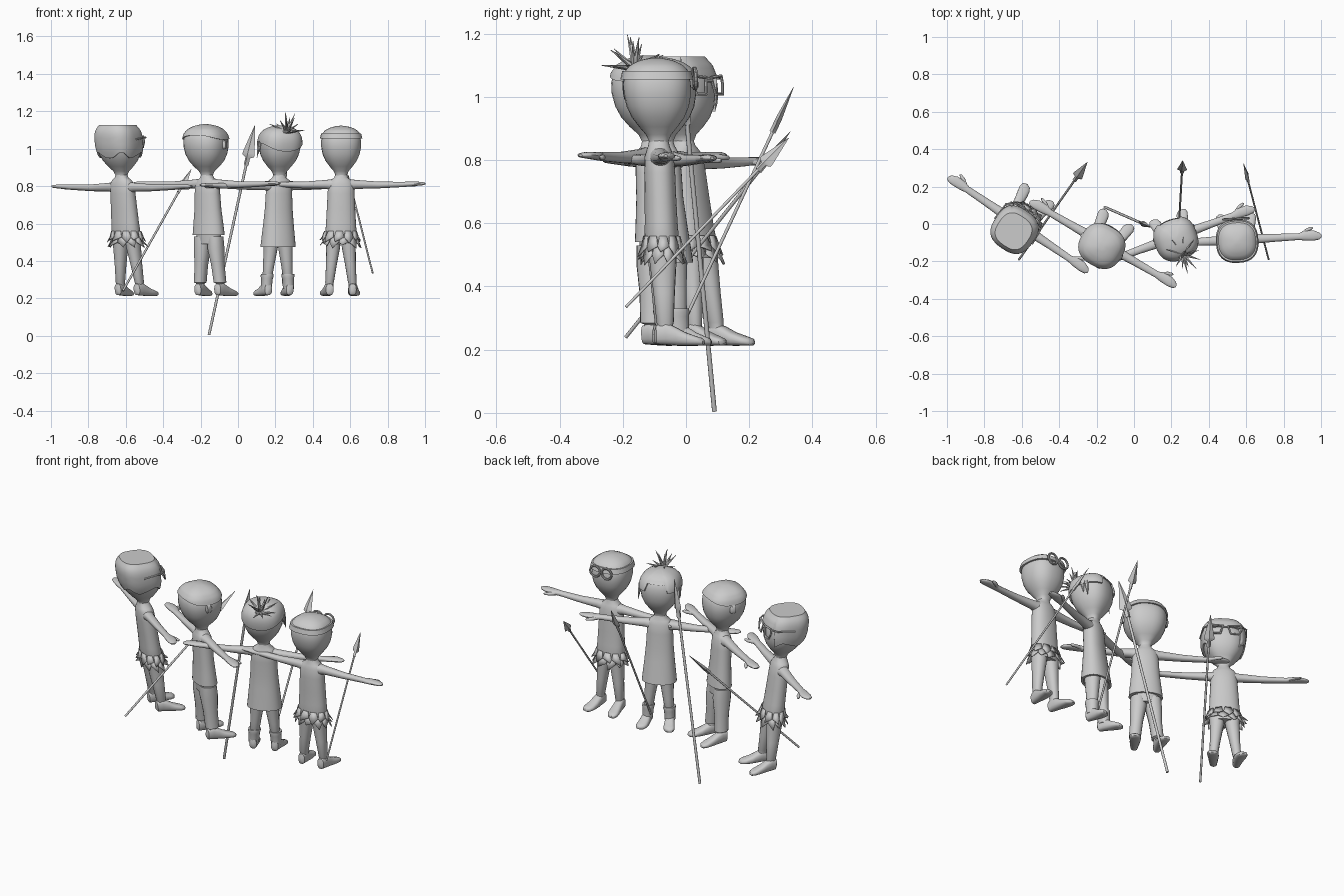
import bpy, bmesh, math, random
from mathutils import Matrix, Vector

if "Cube" in bpy.data.objects:
    bpy.data.objects.remove(bpy.data.objects["Cube"])

random.seed(4)
GREY = bpy.data.materials.new("plain grey")
GREY.diffuse_color = (0.6, 0.6, 0.6, 1)
GREY.use_nodes = True
GREY.node_tree.nodes["Principled BSDF"].inputs["Base Color"].default_value = GREY.diffuse_color


def finish(name, bm, M, angle=40):
    bm.transform(M)
    bmesh.ops.recalc_face_normals(bm, faces=bm.faces)
    me = bpy.data.meshes.new(name)
    bm.to_mesh(me)
    bm.free()
    me.materials.append(GREY)
    ob = bpy.data.objects.new(name, me)
    bpy.context.collection.objects.link(ob)
    bpy.ops.object.select_all(action='DESELECT')
    ob.select_set(True)
    bpy.context.view_layer.objects.active = ob
    bpy.ops.object.shade_smooth_by_angle(angle=math.radians(angle))
    return ob


def skin(name, rows, M):
    """Closed skin through rows of points."""
    bm = bmesh.new()
    vs = [[bm.verts.new(p) for p in row] for row in rows]
    n = len(vs[0])
    for a, b in zip(vs, vs[1:]):
        for i in range(n):
            j = (i + 1) % n
            bm.faces.new((a[i], a[j], b[j], b[i]))
    bm.faces.new(vs[0])
    bm.faces.new(vs[-1])
    return finish(name, bm, M)


def unit(t, e):
    c, s = math.cos(t), math.sin(t)
    return (math.copysign(abs(c) ** (2 / e), c), math.copysign(abs(s) ** (2 / e), s))


def loft(name, rings, M, axis='z', side=1, n=20, e=2.2):
    """Rings are (position along axis, centre 1, centre 2, radius 1, radius 2)."""
    rows = []
    for p, c1, c2, r1, r2 in rings:
        row = []
        for i in range(n):
            u, v = unit(2 * math.pi * i / n, e)
            a, b = c1 + r1 * u, c2 + r2 * v
            x, y, z = {'z': (a, b, p), 'y': (a, p, b), 'x': (p, a, b)}[axis]
            row.append((x * side, y, z))
        rows.append(row)
    return skin(name, rows, M)


def rods(name, pairs, r0, r1, M, sides=8):
    """Rods or pointed blades from base to tip."""
    bm = bmesh.new()
    for a, b in pairs:
        a, b = Vector(a), Vector(b)
        T = Matrix.Translation((a + b) / 2) @ (b - a).to_track_quat('Z', 'Y').to_matrix().to_4x4()
        bmesh.ops.create_cone(bm, cap_ends=True, segments=sides, radius1=r0, radius2=r1,
                              depth=(b - a).length + r1, matrix=T)
    return finish(name, bm, M)


def wire(name, pts, r, M, closed=True):
    return rods(name, list(zip(pts, pts[1:] + (pts[:1] if closed else []))), r, r, M)


def circle(n):
    return [2 * math.pi * i / n for i in range(n)]


HEAD = [(0.81, .034), (0.86, .031), (.88, .04), (0.905, .063), (.935, .086), (.97, .102), (1.01, .11),
        (1.045, .11), (1.075, .101), (1.098, .081), (1.112, .05), (1.118, .02), (1.119, .002)]


def head_r(z):
    for (a, ra), (b, rb) in zip(HEAD, HEAD[1:]):
        if a <= z <= b:
            return ra + (rb - ra) * (z - a) / (b - a)
    return .002


def hair(name, low, off, M, e=2.5, n=48, lift=0):
    """Cap over the head; low(angle) gives its lower edge, angle 90 = face."""
    rows = []
    for k in range(-1, 11):
        row = []
        for i in range(n):
            t = 2 * math.pi * i / n
            z0 = low(math.degrees(t))
            z = z0 + (1.119 - z0) * math.sin(max(k, 0) / 10 * math.pi / 2)
            r = max(head_r(z), head_r(z - lift)) + off if k >= 0 else head_r(z) - .004
            u, v = unit(t, e)
            row.append((r * u, r * v, z + (off * max(k, 0) / 10)))
        rows.append(row)
    return skin(name, rows, M)


def body(x, y, yaw, lean, wide, outfit, dz=0, foot=1):
    shear = Matrix(((1, 0, 0, 0), (0, 1, -lean, lean * .82), (0, 0, 1, 0), (0, 0, 0, 1)))
    M = Matrix.Translation((x, y, 0)) @ Matrix.Rotation(math.radians(yaw), 4, 'Z') @ shear
    loft("head", [(z, 0, 0, r * (wide if z > .88 else 1), r * (wide if z > .88 else 1))
                  for z, r in HEAD], M, n=32, e=2.4)
    # clothes and torso
    top = [(.865, 0, 0, .03, .03), (.845, 0, 0, .037, .034), (.832, 0, 0, .056, .039), (.81, 0, 0, .069, .046),
           (.76, 0, 0, .072, .049), (.68, 0, 0, .076, .05)]
    hem = {'tunic': [(.6, 0, 0, .083, .058), (.475, 0, 0, .096, .072), (.475, 0, 0, .082, .06), (.52, 0, 0, .05, .04)],
           'shirt': [(.6, 0, 0, .085, .055), (.54, 0, 0, .091, .06), (.54, 0, 0, .07, .05), (.49, 0, 0, .066, .046)],
           'grass': [(.6, 0, 0, .08, .052), (.53, 0, 0, .086, .056), (.49, 0, 0, .074, .05)]}[outfit]
    loft("torso_" + outfit, top + hem, M, n=28)
    A = M @ Matrix.Translation((0, 0, dz))
    for s in (1, -1):
        # arm with flat hand and thumb
        loft("arm", [(.04, 0, .803, .034, .032), (.08, 0, .806, .026, .024), (.2, 0, .803, .021, .018),
                     (.33, 0, .806, .018, .014), (.365, .003, .808, .026, .013), (.41, .002, .81, .027, .011),
                     (.44, -.002, .81, .019, .008), (.452, -.003, .81, .006, .004)], A, 'x', s, 16)
        loft("thumb", [(.345, .012, .805, .01, .01), (.375, .032, .803, .011, .009),
                       (.4, .041, .802, .008, .007), (.408, .043, .802, .002, .002)], A, 'x', s, 10)
        # leg
        k = 1.18 if outfit == 'shirt' else 1
        loft("leg", [(.53, .04, 0, .042, .046), (.47, .042, 0, .037 * k, .042 * k), (.38, .051, 0, .029 * k, .034 * k),
                     (.285, .061, 0, .023 * k * k, .027 * k * k), (.28, .061, 0, .021, .025),
                     (.24, .064, 0, .023, .026)], M, 'z', s, 16)
        if outfit == 'tunic':
            loft("boot_cuff", [(.25, .063, 0, .028, .032), (.305, .06, 0, .03, .034), (.318, .059, 0, .034, .037),
                               (.33, .059, 0, .033, .036), (.33, .059, 0, .02, .02)], M, 'z', s, 16)
        # foot, toes turned out a little
        loft("foot", [(p * foot if p > 0 else p, c, h, a, b) for p, c, h, a, b in
                      ((-.037, .06, .24, .008, .012), (-.03, .061, .247, .02, .03), (0, .064, .251, .025, .036),
                       (.03, .067, .243, .027, .03), (.06, .071, .234, .03, .022), (.095, .077, .228, .031, .015),
                       (.114, .08, .225, .023, .012), (.122, .082, .224, .008, .006))], M, 'y', s, 16, 2.6)
    # ragged leaf skirt in two layers
    if outfit == 'grass':
        bm = bmesh.new()
        for layer, (z0, z1) in enumerate(((.56, .495), (.535, .468))):
            for i in range(11):
                t = 2 * math.pi * (i + layer / 2) / 11
                g = 1.25 + random.uniform(0, .22)
                w = .28

                def p(q, f, z):
                    return bm.verts.new((.085 * f * math.cos(q), .058 * f * math.sin(q), z))
                a, b = p(t - w * .7, 1.02, z0), p(t + w * .7, 1.02, z0)
                c, d = p(t + w, 1.16, (z0 + z1) / 2), p(t - w, 1.16, (z0 + z1) / 2)
                e = p(t + random.uniform(-.25, .25), g, z1 + random.uniform(0, .02))
                bm.faces.new((a, b, c, d))
                bm.faces.new((d, c, e))
        ob = finish("leaf_skirt", bm, M)
        ob.modifiers.new("thickness", 'SOLIDIFY').thickness = .004
    return M


# four figures, all facing +y
MA = body(-.62, -.003, -34, .14, 1.02, 'grass', -.012)
MB = body(-.165, -.105, -30, .06, 1.04, 'shirt', .005, 1.05)
MC = body(.22, -.07, 20, .05, .98, 'tunic', -.004, .8)
MD = body(.551, -.085, 3, .03, .97, 'grass', .003)

# first figure: bulky hair and square glasses
hair("bulky_hair", lambda a: 1.06 if 45 < a < 135 else
     .965 + .016 * math.sin(math.radians(a * 5)), .009, MA, 2.7, lift=.022)
for s in (1, -1):
    wire("square_glasses_rim", [(s * .014, .124, 1.06), (s * .08, .118, 1.066), (s * .086, .116, 1.04),
                                (s * .072, .12, 1.008), (s * .028, .124, 1.008)], .0048, MA)
    wire("glasses_temple", [(s * .083, .117, 1.062), (s * .114, .09, 1.06), (s * .121, -.01, 1.05)], .0045, MA, False)
wire("glasses_bridge", [(-.015, .125, 1.05), (.015, .125, 1.05)], .0045, MA, False)

# second figure: short hair and ears
hair("short_hair", lambda a: 1.06 - .012 * math.cos(math.radians(2 * a)), .012, MB)
for s in (1, -1):
    loft("ear", [(-.02, .11, 1.02, .004, .008), (-.012, .116, 1.023, .011, .025),
                 (.008, .115, 1.023, .01, .025), (.018, .111, 1.02, .004, .012)], MB, 'y', s, 14)

# third figure: hair with locks and a spiky topknot
hair("swept_hair", lambda a: 1.075 if 65 < a < 115 else 1.03 - .045 * math.sin(math.radians(a)) ** 2
     if a > 180 else 1.03, .006, MC)
rods("side_lock", [((s * .106, yy, 1.04), (s * .115, yy + .008, zz)) for s in (1, -1)
                   for yy, zz in ((.03, .95), (.005, .975))], .013, .001, MC, 6)
knot = Vector((.008, -.088, 1.09))
blades = []
for i in range(17):
    t, up = i * 2.4, .1 + .9 * (i % 5) / 4
    d = Vector((math.cos(t) * (1.15 - up), math.sin(t) * (1.15 - up) - .1, up)).normalized()
    blades.append((knot, knot + d * random.uniform(.08, .11)))
rods("topknot", blades, .011, .001, MC, 6)
wire("topknot_tie", [knot + Vector((.02 * math.cos(t), .02 * math.sin(t), 0)) for t in circle(12)], .008, MC)

# fourth figure: cropped hair, strap and round goggles
hair("cropped_hair", lambda a: 1.06, .004, MD)
loft("goggle_strap", [(1.055, 0, 0, .1, .1), (1.055, 0, 0, .114, .116), (1.082, 0, 0, .107, .109),
                      (1.082, 0, 0, .09, .09)], MD, n=32, e=2.5)
for s in (1, -1):
    wire("goggle_ring", [(s * .037 + .031 * math.cos(t), .12, 1.058 + .031 * math.sin(t))
                         for t in circle(20)], .006, MD)

# spears: tail, tip, turn of the flat head
for tail, tip, turn in (((-.615, -.19, .24), (-.25, .33, .89), 0), ((-.155, .09, .005), (.09, -.017, 1.125), 90),
                        ((.24, -.01, .28), (.26, .34, 1.03), 0), ((.72, -.19, .335), (.585, .325, .87), 60)):
    a, b = Vector(tail), Vector(tip)
    L = (b - a).length
    T = (Matrix.Translation(a) @ (b - a).to_track_quat('Z', 'Y').to_matrix().to_4x4()
         @ Matrix.Rotation(math.radians(turn), 4, 'Z'))
    loft("spear_shaft", [(0, 0, 0, .0065 * L, .0065 * L), (.85 * L, 0, 0, .0065 * L, .0065 * L)], T, n=10, e=2)
    loft("spear_head", [(z * L, 0, 0, r * L, q * L) for z, r, q in
                        ((.81, .012, .012), (.845, .012, .012), (.855, .031, .012),
                         (.87, .03, .012), (1, .001, .001))], T, n=4, e=2)
